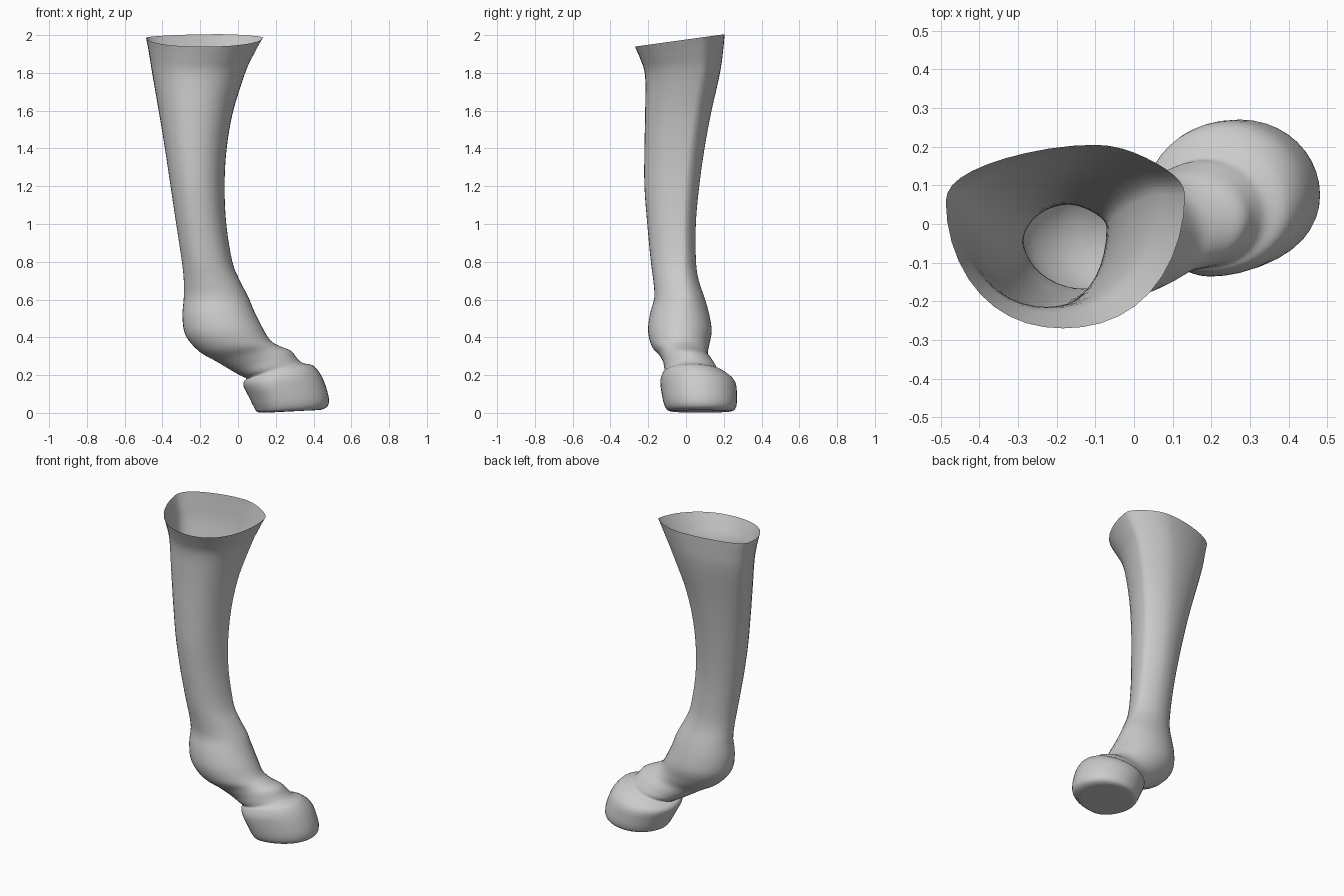
import bpy, bmesh, math

SEG, SUB = 40, 4

# Shaft sections: z, x_min, x_max, y_min, y_max
shaft = [
    (1.972, -0.487, 0.132, -0.270, 0.205),
    (1.900, -0.472, 0.090, -0.243, 0.197),
    (1.800, -0.455, 0.040, -0.217, 0.182),
    (1.600, -0.420, -0.025, -0.216, 0.135),
    (1.400, -0.387, -0.060, -0.220, 0.098),
    (1.200, -0.357, -0.071, -0.220, 0.070),
    (1.000, -0.327, -0.062, -0.205, 0.052),
    (0.800, -0.297, -0.030, -0.186, 0.053),
    (0.700, -0.287, 0.010, -0.173, 0.068),
    (0.610, -0.287, 0.056, -0.168, 0.098),
]

# Tilted fetlock, pastern and hoof sections:
# heel x, heel z, toe x, toe z, y_min, y_max
foot = [
    (-0.294, 0.51, 0.085, 0.54, -0.190, 0.122),
    (-0.277, 0.41, 0.125, 0.46, -0.201, 0.136),
    (-0.205, 0.325, 0.170, 0.385, -0.182, 0.122),
    (-0.110, 0.27, 0.225, 0.352, -0.142, 0.116),
    (-0.035, 0.225, 0.282, 0.328, -0.122, 0.138),
    (0.018, 0.195, 0.312, 0.290, -0.116, 0.160),
    (0.045, 0.182, 0.342, 0.264, -0.112, 0.172),
    (0.032, 0.168, 0.398, 0.250, -0.124, 0.210),
    (0.030, 0.140, 0.445, 0.190, -0.136, 0.260),
    (0.060, 0.080, 0.478, 0.095, -0.126, 0.270),
    (0.085, 0.030, 0.477, 0.040, -0.112, 0.266),
    (0.105, 0.004, 0.445, 0.018, -0.092, 0.248),
    (0.150, 0.001, 0.400, 0.014, -0.060, 0.205),
]
rows = [(a, z, b, z, c, d) for z, a, b, c, d in shaft] + foot


def spline(p0, p1, p2, p3, t):
    return 0.5 * (2 * p1 + (p2 - p0) * t + (2 * p0 - 5 * p1 + 4 * p2 - p3) * t * t
                  + (3 * p1 - p0 - 3 * p2 + p3) * t ** 3)


def smooth_rows(rows):
    out, n = [], len(rows)
    for i in range(n - 1):
        q = [rows[max(0, min(n - 1, i + k))] for k in (-1, 0, 1, 2)]
        for s in range(SUB):
            out.append([spline(*c, s / SUB) for c in zip(*q)])
    return out + [list(rows[-1])]


def ramp(z, a, b):
    return max(0.0, min(1.0, (z - a) / (b - a)))


def ring(bm, row):
    xl, zl, xr, zr, y0, y1 = row
    cx, cy, cz = (xl + xr) / 2, (y0 + y1) / 2, (zl + zr) / 2
    rx, ry = (xr - xl) / 2, (y1 - y0) / 2
    # the shaft is skewed to a rounded triangle, fading out at the foot
    f, up = ramp(cz, 0.45, 0.85), ramp(cz, 1.0, 1.95)
    hoof = 1 - ramp(cz, 0.14, 0.26)
    right, left = 0.45 * f, 0.38 * up
    back = 0.10 * f + 0.15 * up
    front = -0.15 * f + 0.13 * up - 0.25 * hoof
    tilt = 0.138 * ramp(cz, 1.7, 1.95)
    verts = []
    for k in range(SEG):
        a = math.tau * k / SEG
        c, s = math.cos(a), math.sin(a)
        x = cx + rx * (c + (back if s > 0 else front) * abs(s) * (1 - abs(c)))
        y = cy + ry * (s + (right if c > 0 else left) * abs(c) * (1 - abs(s)))
        z = cz + (zr - zl) / 2 * c + tilt * (y - cy)
        verts.append(bm.verts.new((x, y, z)))
    return verts


# Leg skin: open at the top, closed sole
bm = bmesh.new()
rings = [ring(bm, r) for r in smooth_rows(rows)]
for a, b in zip(rings, rings[1:]):
    for k in range(SEG):
        n = (k + 1) % SEG
        bm.faces.new((a[k], b[k], b[n], a[n]))
bm.faces.new(rings[-1])
bmesh.ops.recalc_face_normals(bm, faces=bm.faces)
mesh = bpy.data.meshes.new("hoofed_leg")
bm.to_mesh(mesh)
bm.free()
leg = bpy.data.objects.new("hoofed_leg", mesh)
bpy.context.collection.objects.link(leg)
bpy.context.view_layer.objects.active = leg
leg.select_set(True)
bpy.ops.object.shade_smooth_by_angle(angle=math.radians(60))
